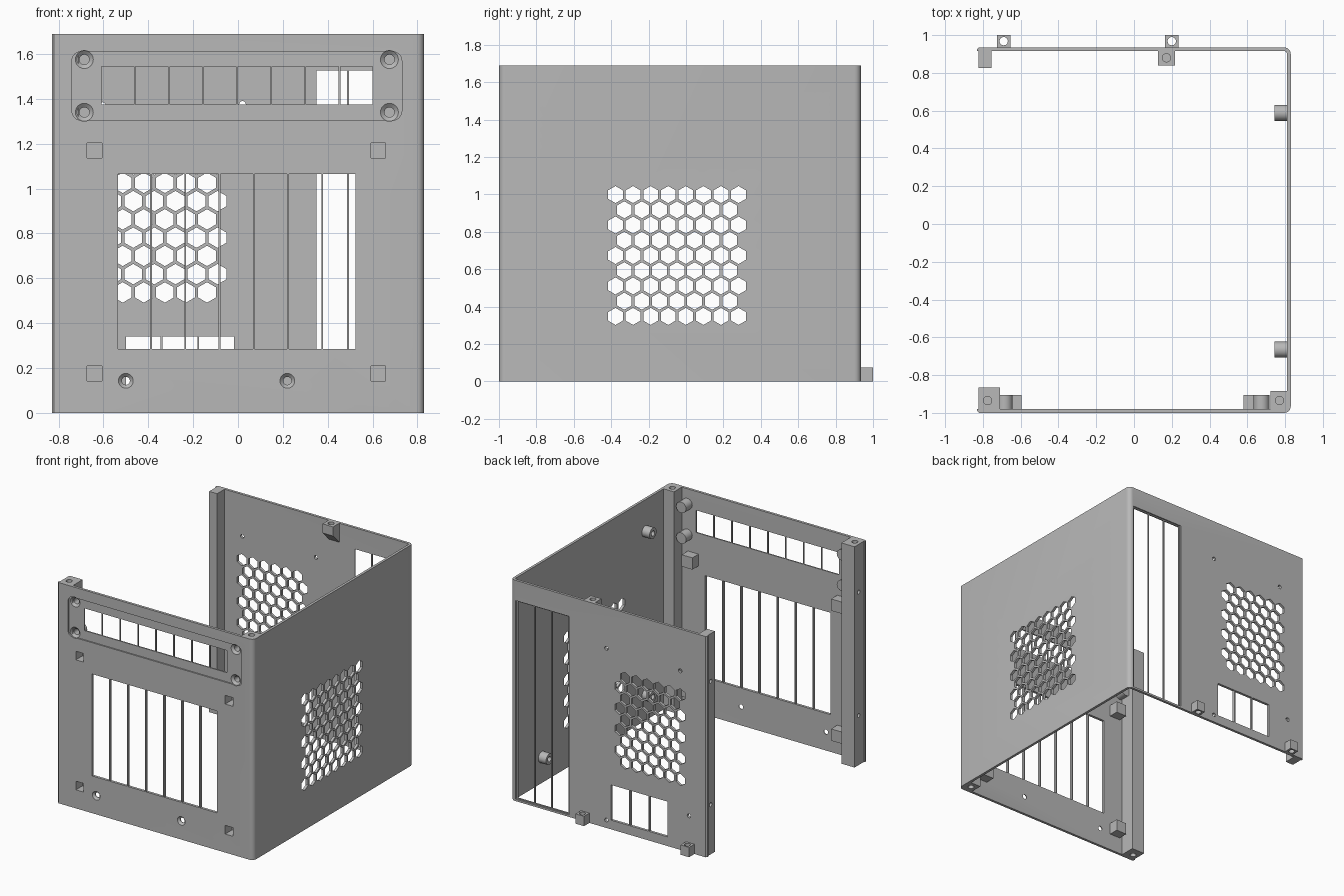
import bpy, bmesh
from math import sin, cos, pi, radians, sqrt

cube = bpy.data.objects.get("Cube")
if cube:
    bpy.data.objects.remove(cube)

grey = bpy.data.materials.new("sheet_grey")
grey.use_nodes = True
grey.diffuse_color = (0.48, 0.48, 0.48, 1)
grey.node_tree.nodes["Principled BSDF"].inputs["Base Color"].default_value = grey.diffuse_color

H = 1.69                      # panel height
FRONT, BACK, SIDE = -1.0, 0.935, 0.83
T = 0.02                      # sheet thickness
MAP = {"x": lambda u, v, w: (w, u, v),
       "y": lambda u, v, w: (u, w, v),
       "z": lambda u, v, w: (u, v, w)}


# ---- shape helpers: a solid is (axis, [(outline, depth), ...]) ----
def circle(u, v, r, n=24, turn=0.0):
    return [(u + r * cos(turn + 2 * pi * i / n), v + r * sin(turn + 2 * pi * i / n)) for i in range(n)]


def rect(u0, u1, v0, v1):
    return [(u0, v0), (u1, v0), (u1, v1), (u0, v1)]


def arc(u, v, r, start, n=6):
    return [(u + r * cos(radians(start + 90 * i / n)), v + r * sin(radians(start + 90 * i / n)))
            for i in range(n + 1)]


def round_rect(u0, u1, v0, v1, r):
    return (arc(u1 - r, v1 - r, r, 0) + arc(u0 + r, v1 - r, r, 90)
            + arc(u0 + r, v0 + r, r, 180) + arc(u1 - r, v0 + r, r, 270))


def prism(axis, outline, lo, hi):
    return axis, [(outline, lo), (outline, hi)]


def box(x0, x1, y0, y1, z0, z1):
    return prism("z", rect(x0, x1, y0, y1), z0, z1)


def countersink(x, z, big, small, top, deep):
    rings = [(big, top - 0.03), (big, top), (small, top + 0.015), (small, deep)]
    return "y", [(circle(x, z, r), y) for r, y in rings]


def cells(x0, x1, z0, z1, n, y0, y1, bar=0.008):
    step = (x1 - x0) / n
    return [box(x0 + i * step + bar / 2, x0 + (i + 1) * step - bar / 2, y0, y1, z0, z1)
            for i in range(n)]


def honeycomb(axis, u0, v0, even, odd, shift, lo, hi, pitch=0.094, r=0.0456):
    out = []
    for row in range(9):
        start = u0 + (shift if row % 2 else 0)
        for i in range(odd if row % 2 else even):
            hexagon = circle(start + i * pitch, v0 + row * pitch * sqrt(3) / 2, r, 6, pi / 6)
            out.append(prism(axis, hexagon, lo, hi))
    return out


def make(name, solids):
    bm = bmesh.new()
    for axis, rings in solids:
        loops = [[bm.verts.new(MAP[axis](u, v, d)) for u, v in pts] for pts, d in rings]
        n = len(loops[0])
        bm.faces.new(loops[0])
        bm.faces.new(loops[-1])
        for a, b in zip(loops, loops[1:]):
            for i in range(n):
                bm.faces.new((a[i], a[(i + 1) % n], b[(i + 1) % n], b[i]))
    bmesh.ops.recalc_face_normals(bm, faces=bm.faces)
    mesh = bpy.data.meshes.new(name)
    bm.to_mesh(mesh)
    bm.free()
    mesh.materials.append(grey)
    obj = bpy.data.objects.new(name, mesh)
    bpy.context.scene.collection.objects.link(obj)
    return obj


def cut(obj, solids):
    cutter = make("cutter", solids)
    cutter.hide_render = True
    mod = obj.modifiers.new("cut", "BOOLEAN")
    mod.operation, mod.solver, mod.object = "DIFFERENCE", "EXACT", cutter
    deps = bpy.context.evaluated_depsgraph_get()
    mesh = bpy.data.meshes.new_from_object(obj.evaluated_get(deps))
    obj.modifiers.clear()
    obj.data = mesh
    bpy.data.objects.remove(cutter)


parts = []


def part(name, solids, *cut_passes):
    obj = make(name, solids)
    for solids in cut_passes:
        cut(obj, solids)
    parts.append(obj)


# ---- folded sheet: front, side and back panels ----
R, r = 0.035, 0.015
IN = SIDE - T
outline = ([(-SIDE + 0.01, FRONT)] + arc(SIDE - R, FRONT + R, R, 270) + arc(SIDE - R, BACK - R, R, 0)
           + [(-SIDE + 0.01, BACK), (-SIDE, BACK - 0.01), (-SIDE, BACK - T)]
           + arc(IN - r, BACK - T - r, r, 0)[::-1] + arc(IN - r, FRONT + T + r, r, 270)[::-1]
           + [(-SIDE, FRONT + T), (-SIDE, FRONT + 0.01)])

# shallow recesses
recesses = [prism("y", round_rect(-0.74, 0.73, 1.305, 1.61, 0.04), FRONT - 0.05, FRONT + 0.01),
            box(0.338, 0.79, BACK - 0.01, BACK + 0.05, 0.015, 1.535)]

# openings
boss_spots = [(x, z) for x in (-0.685, 0.675) for z in (1.34, 1.575)]
clip_spots = [(x, z) for x in (-0.64, 0.625) for z in (0.175, 1.17)]
f0, f1 = FRONT - 0.05, FRONT + 0.05
b0, b1 = BACK - 0.06, BACK + 0.05
holes = cells(-0.612, 0.604, 1.375, 1.545, 8, f0, f1)
holes += cells(-0.54, 0.528, 0.285, 1.065, 7, f0, f1)
holes += cells(0.345, 0.78, 0.022, 1.527, 3, b0, b1)
holes += cells(-0.504, -0.014, 0.07, 0.34, 3, b0, b1)
holes += honeycomb("x", -0.377, 0.348, 8, 7, 0.047, SIDE - 0.06, SIDE + 0.05)
holes += honeycomb("y", -0.608, 0.537, 6, 6, 0.047, b0, b1)
holes += [prism("y", circle(x, z, 0.015, 16), b0, b1)
          for x, z in [(0.02, 1.375), (-0.605, 1.37), (0.02, 0.06), (-0.68, 0.28)]]
holes += [countersink(x, z, 0.04, 0.022, FRONT + 0.01, f1) for x, z in boss_spots]
holes += [countersink(x, 0.143, 0.033, 0.018, FRONT, f1) for x in (-0.5, 0.22)]
holes += [box(x - 0.033, x + 0.033, f0, f1, z - 0.033, z + 0.033) for x, z in clip_spots]

part("folded_case_panel", [prism("z", outline, 0, H)], recesses, holes)

# ---- screw bosses and clip sockets behind the front panel ----
y0 = FRONT + T - 0.004
for x, z in boss_spots:
    part("front_screw_boss", [prism("y", circle(x, z, 0.042), y0, -0.905)],
         [countersink(x, z, 0.04, 0.022, FRONT + 0.01, -0.92)])
for x, z in clip_spots:
    part("clip_socket", [box(x - 0.045, x + 0.045, y0, -0.905, z - 0.045, z + 0.045)],
         [box(x - 0.033, x + 0.033, f0, -0.918, z - 0.033, z + 0.033)])


# ---- full height corner posts ----
def end_holes(x, y, r=0.022):
    return [prism("z", circle(x, y, r), lo, lo + 0.2) for lo in (-0.1, H - 0.1)]


def side_holes(y):
    return [prism("x", circle(y, z, 0.015, 16), -0.9, -0.79) for z in (0.38, 1.325)]


part("front_left_post", [box(-0.822, -0.71, y0, -0.865, 0, H)],
     end_holes(-0.775, -0.935), side_holes(-0.915))
part("front_right_post", [box(0.722, IN + 0.004, y0, -0.885, 0, H)], end_holes(0.77, -0.935))
part("back_flange", [box(-0.822, -0.755, 0.825, BACK - T + 0.004, 0, H)], side_holes(0.875))

# ---- chamfered top lug inside the back panel ----
lug = [(0.84, H), (0.84, 1.62), (BACK - T + 0.004, 1.54), (BACK - T + 0.004, H)]
part("top_lug", [prism("x", lug, 0.128, 0.217)],
     [prism("z", circle(0.172, 0.88, 0.022), H - 0.06, H + 0.1)])

# ---- bottom lugs outside the back panel ----
for x in (-0.69, 0.2):
    part("bottom_lug", [box(x - 0.036, x + 0.036, BACK - 0.004, 1.0, 0, 0.075)],
         [prism("z", circle(x, 0.968, 0.022), -0.1, 0.2)])

# ---- standoffs on the side panel ----
for y in (-0.665, 0.588):
    for z in (0.2, 1.45):
        part("side_standoff", [prism("x", circle(y, z, 0.042), 0.745, IN + 0.004)],
             [prism("x", circle(y, z, 0.02), 0.7, 0.795)])

# ---- smooth round surfaces, keep edges sharp ----
bpy.ops.object.select_all(action="DESELECT")
for obj in parts:
    obj.select_set(True)
bpy.context.view_layer.objects.active = parts[0]
bpy.ops.object.shade_smooth_by_angle(angle=radians(30))
